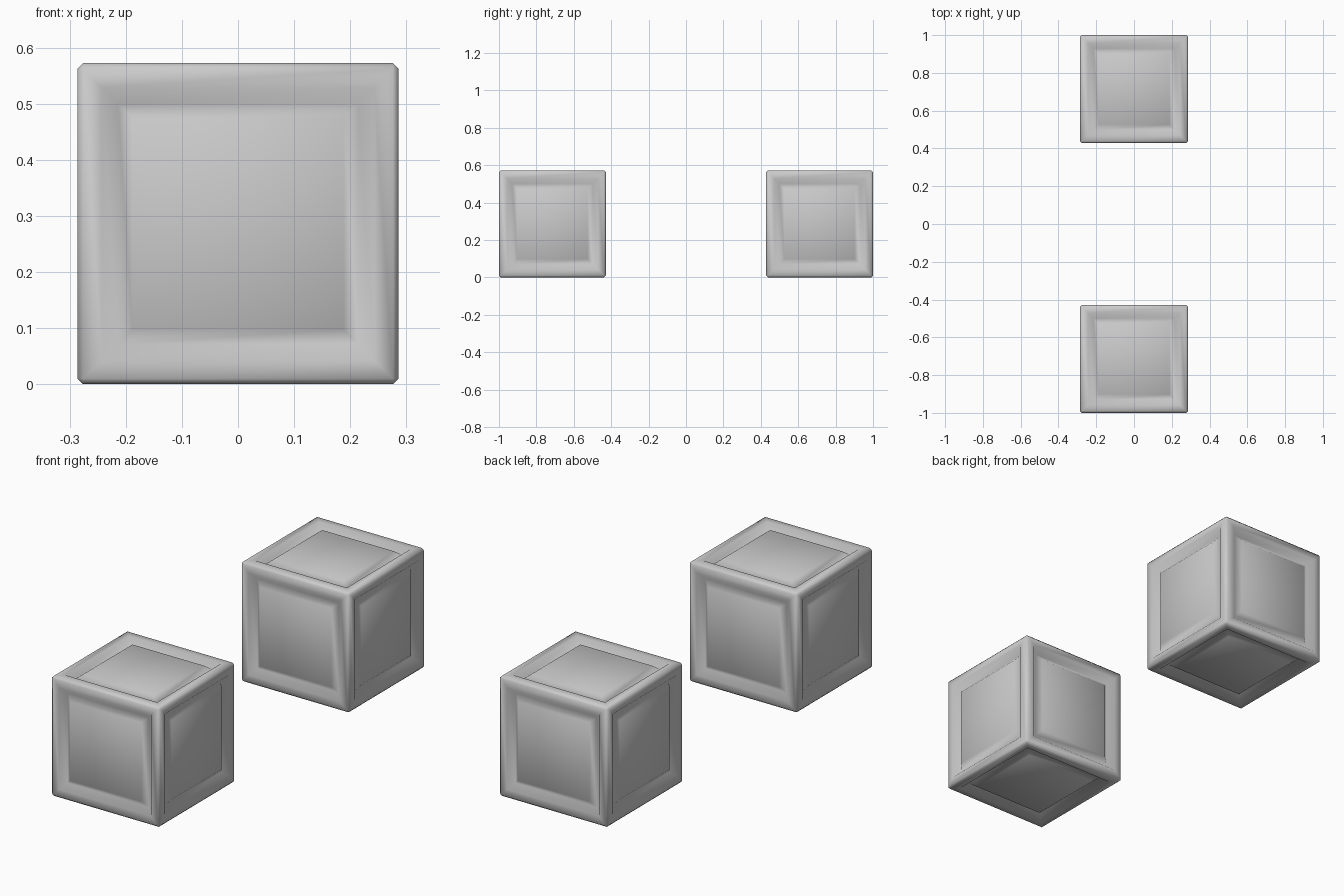
import bpy
import bmesh

if "Cube" in bpy.data.objects:
    bpy.data.objects.remove(bpy.data.objects["Cube"], do_unlink=True)

SIZE = 0.572
CHAMFER = 0.01

# One plain grey
grey = bpy.data.materials.new("plain_grey")
grey.use_nodes = True
colour = (0.6, 0.6, 0.6, 1)
grey.diffuse_color = colour
bsdf = grey.node_tree.nodes["Principled BSDF"]
bsdf.inputs["Base Color"].default_value = colour
bsdf.inputs["Roughness"].default_value = 0.6


def panelled_box(name, y):
    bm = bmesh.new()
    bmesh.ops.create_cube(bm, size=SIZE)
    # Chamfered outer edges
    bmesh.ops.bevel(bm, geom=bm.edges[:], offset=CHAMFER, segments=1,
                    profile=0.5, affect='EDGES')
    sides = [f for f in bm.faces if f.calc_area() > SIZE * SIZE / 2]
    # Frame, groove and raised panel on every side
    for thickness, depth in ((0.033, 0), (0.029, -0.025), (0.026, 0.02)):
        bmesh.ops.inset_individual(bm, faces=sides, thickness=thickness,
                                   depth=depth, use_even_offset=True)
    for face in bm.faces:
        face.smooth = True
    mesh = bpy.data.meshes.new(name)
    bm.to_mesh(mesh)
    bm.free()
    mesh.materials.append(grey)
    box = bpy.data.objects.new(name, mesh)
    box.location = (0, y, SIZE / 2)
    bpy.context.collection.objects.link(box)


panelled_box("front_box", -1 + SIZE / 2)
panelled_box("back_box", 1 - SIZE / 2)
